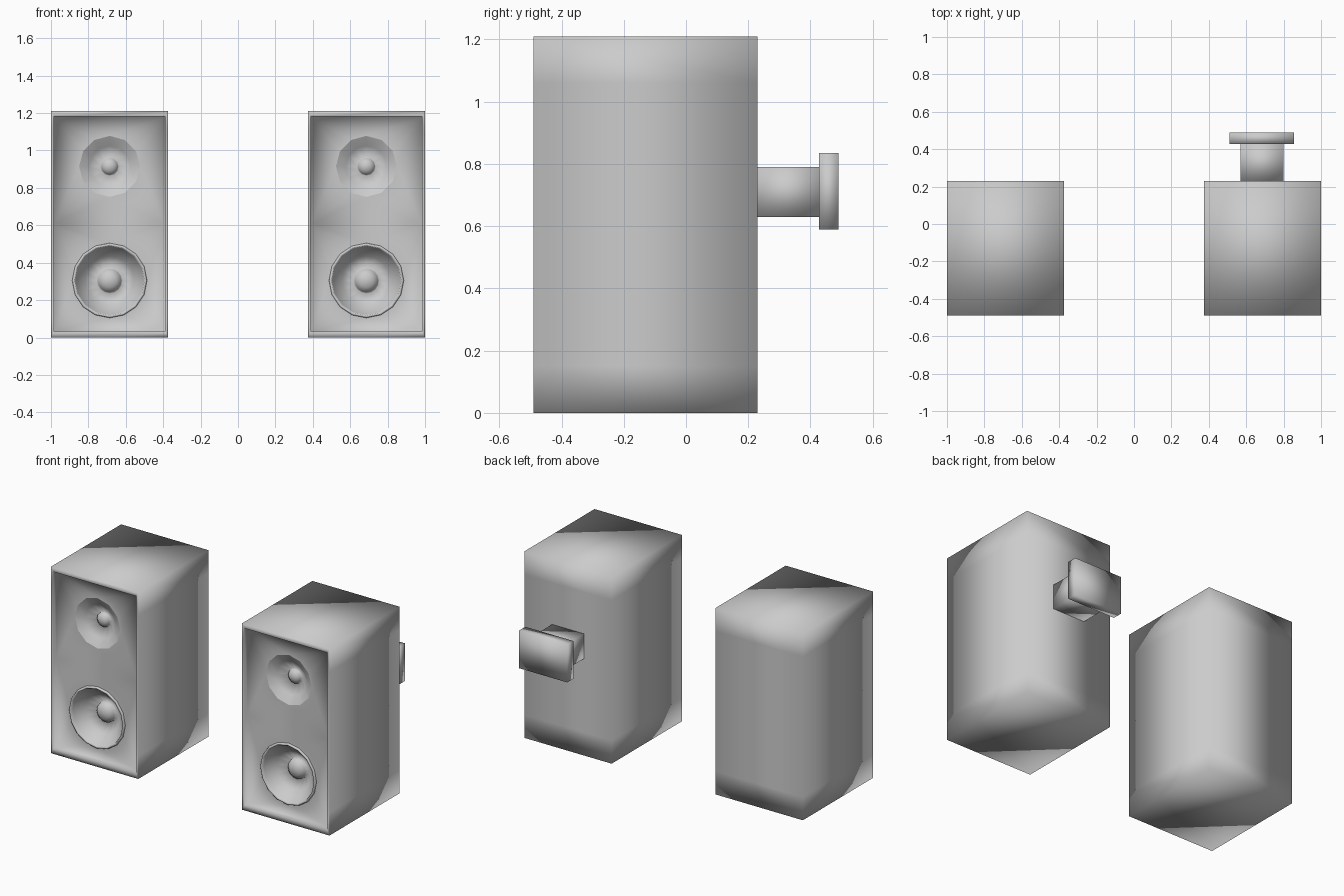
import bpy, bmesh
from math import sin, cos, pi

if "Cube" in bpy.data.objects:
    bpy.data.objects.remove(bpy.data.objects["Cube"])

W, H = 0.3135, 1.21            # cabinet half width, height
FRONT, BACK, PANEL = -0.49, 0.23, -0.46
MID = 0.61                     # seam between upper and lower baffle
TWEETER = dict(z=0.915, n=12, profile=[(0.163, 0), (0.11, 0.03), (0.05, 0.075),
               (0.045, 0.058), (0.026, 0.042), (0, 0.037)])
WOOFER = dict(z=0.305, n=16, profile=[(0.2, 0), (0.197, -0.01), (0.187, -0.01), (0.183, 0.005),
              (0.13, 0.06), (0.07, 0.11), (0.062, 0.08), (0.036, 0.06), (0, 0.053)])


def finish(bm, name):
    mesh = bpy.data.meshes.new(name)
    bm.to_mesh(mesh)
    bm.free()
    for p in mesh.polygons:
        p.use_smooth = True
    return mesh


def place(mesh, name, x=0):
    ob = bpy.data.objects.new(name, mesh)
    bpy.context.collection.objects.link(ob)
    ob.location.x = x
    return ob


def circle(bm, r, y, z, n):
    return [bm.verts.new((r * sin(-2 * pi * i / n), y, z + r * cos(2 * pi * i / n))) for i in range(n)]


def skin(bm, a, b):
    n = len(a)
    for i in range(n):
        j = (i + 1) % n
        bm.faces.new((a[i], a[j], b[j], b[i]))


def edges_of(bm, loop):
    out = []
    for a, b in zip(loop, loop[1:] + loop[:1]):
        out.append(bm.edges.get((a, b)) or bm.edges.new((a, b)))
    return out


def cabinet_mesh():
    bm = bmesh.new()

    def ring(w, y, z0, z1):
        return [bm.verts.new((x, y, z)) for x, z in
                ((-w, z0), (w, z0), (w, MID), (w, z1), (-w, z1), (-w, MID))]
    # shell, front frame and shallow recess
    back, front = ring(W, BACK, 0, H), ring(W, FRONT, 0, H)
    rim, inner = ring(W - 0.016, FRONT, 0.033, H - 0.028), ring(W - 0.017, PANEL, 0.034, H - 0.029)
    bm.faces.new(back)
    for a, b in ((back, front), (front, rim), (rim, inner)):
        skin(bm, a, b)
    # two baffle halves, each with a round opening
    lower = [inner[i] for i in (0, 1, 2, 5)]
    upper = [inner[i] for i in (5, 2, 3, 4)]
    for half, d in ((lower, WOOFER), (upper, TWEETER)):
        hole = circle(bm, d["profile"][0][0], PANEL, d["z"], d["n"])
        bmesh.ops.triangle_fill(bm, use_beauty=True, use_dissolve=False, normal=(0, -1, 0),
                                edges=edges_of(bm, half) + edges_of(bm, hole))
    # extra loops near top and bottom of the shell
    for z in (0.15, 1.06):
        faces = [f for f in bm.faces if any(v.co.y > 0 for v in f.verts)]
        geom = set(faces) | {e for f in faces for e in f.edges} | {v for f in faces for v in f.verts}
        bmesh.ops.bisect_plane(bm, geom=list(geom), plane_co=(0, 0, z), plane_no=(0, 0, 1))
    bmesh.ops.recalc_face_normals(bm, faces=bm.faces[:])
    return finish(bm, "cabinet")


def driver_mesh(name, d):
    # lathed cone with a centre dome
    bm = bmesh.new()
    rings = [circle(bm, r, PANEL + y, d["z"], d["n"]) for r, y in d["profile"][:-1]]
    for a, b in zip(rings, rings[1:]):
        skin(bm, a, b)
    tip = bm.verts.new((0, PANEL + d["profile"][-1][1], d["z"]))
    last = rings[-1]
    for i in range(d["n"]):
        bm.faces.new((last[i], last[(i + 1) % d["n"]], tip))
    return finish(bm, name)


def box(name, x0, x1, y0, y1, z0, z1):
    bm = bmesh.new()
    bmesh.ops.create_cube(bm, size=1)
    for v in bm.verts:
        v.co = ((x0 + x1) / 2 + v.co.x * (x1 - x0), (y0 + y1) / 2 + v.co.y * (y1 - y0),
                (z0 + z1) / 2 + v.co.z * (z1 - z0))
    return place(finish(bm, name), name)


# matching pair of speakers
parts = {"cabinet": cabinet_mesh(), "tweeter": driver_mesh("tweeter", TWEETER),
         "woofer": driver_mesh("woofer", WOOFER)}
for side, x in (("left", -1 + W), ("right", 1 - W)):
    for name, mesh in parts.items():
        place(mesh, f"{side}_{name}", x)

# wall mount on the back of the right speaker
box("mount_neck", 0.57, 0.80, 0.23, 0.43, 0.63, 0.79)
box("mount_plate", 0.51, 0.855, 0.427, 0.49, 0.59, 0.835)
